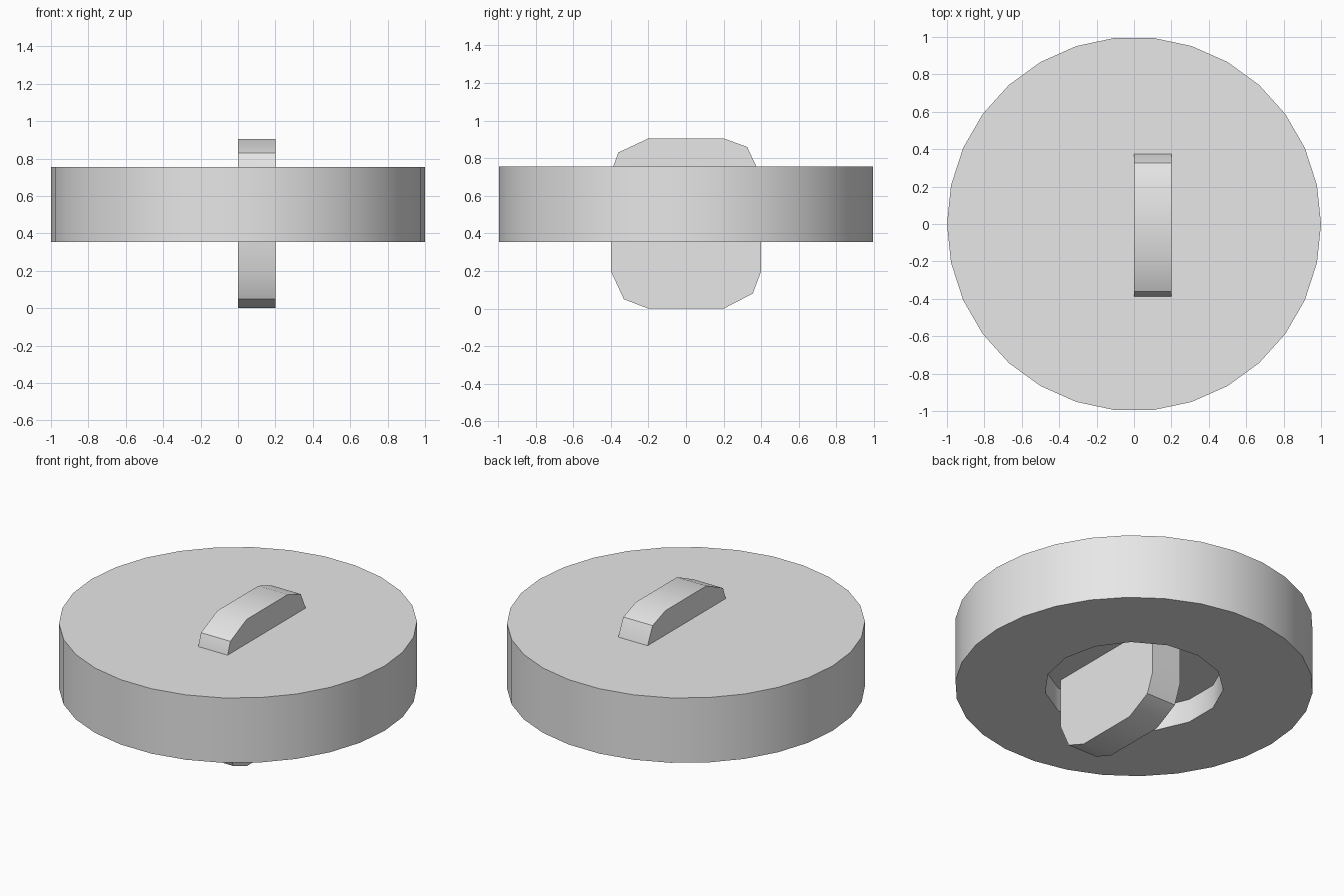
import bpy
import math
from math import cos, sin, tau
from mathutils import Vector

cube = bpy.data.objects.get("Cube")
if cube:
    bpy.data.objects.remove(cube, do_unlink=True)

# One plain grey material
GREY = (0.8, 0.8, 0.8, 1.0)
grey = bpy.data.materials.new("plain grey")
grey.use_nodes = True
grey.diffuse_color = GREY
grey.node_tree.nodes["Principled BSDF"].inputs["Base Color"].default_value = GREY


def prism(name, outline, offset):
    """Extrude a closed outline of points along an offset vector."""
    n = len(outline)
    base = [Vector(p) for p in outline]
    verts = base + [p + Vector(offset) for p in base]
    faces = [tuple(reversed(range(n))), tuple(range(n, 2 * n))]
    faces += [(i, (i + 1) % n, (i + 1) % n + n, i + n) for i in range(n)]
    mesh = bpy.data.meshes.new(name)
    mesh.from_pydata(verts, [], faces)
    mesh.materials.append(grey)
    obj = bpy.data.objects.new(name, mesh)
    bpy.context.collection.objects.link(obj)
    return obj


def ring(radius, sides, z):
    return [(radius * cos(tau * i / sides), radius * sin(tau * i / sides), z)
            for i in range(sides)]


def smooth(obj):
    bpy.ops.object.select_all(action="DESELECT")
    obj.select_set(True)
    bpy.context.view_layer.objects.active = obj
    bpy.ops.object.shade_smooth_by_angle(angle=math.radians(30))


# Thick round disc
disc = prism("round_disc", ring(1.0, 30, 0.355), (0, 0, 0.4))

# Shallow round recess cut into the underside
cutter = prism("recess_cutter", ring(0.5, 15, 0.2), (0, 0, 0.3))
cutter.hide_render = True
cut = disc.modifiers.new("recess", "BOOLEAN")
cut.operation = "DIFFERENCE"
cut.solver = "EXACT"
cut.object = cutter
bpy.context.view_layer.objects.active = disc
bpy.ops.object.modifier_apply(modifier=cut.name)
bpy.data.objects.remove(cutter, do_unlink=True)
smooth(disc)

# Upright plate with chamfered corners, standing through the disc
profile = [(-0.2, 0), (0.2, 0), (0.355, 0.08), (0.4, 0.2), (0.4, 0.7),
           (0.325, 0.86), (0.2, 0.905), (-0.2, 0.905), (-0.36, 0.83),
           (-0.4, 0.72), (-0.4, 0.2), (-0.33, 0.05)]
plate = prism("upright_plate", [(0, y, z) for y, z in profile], (0.2, 0, 0))
smooth(plate)
